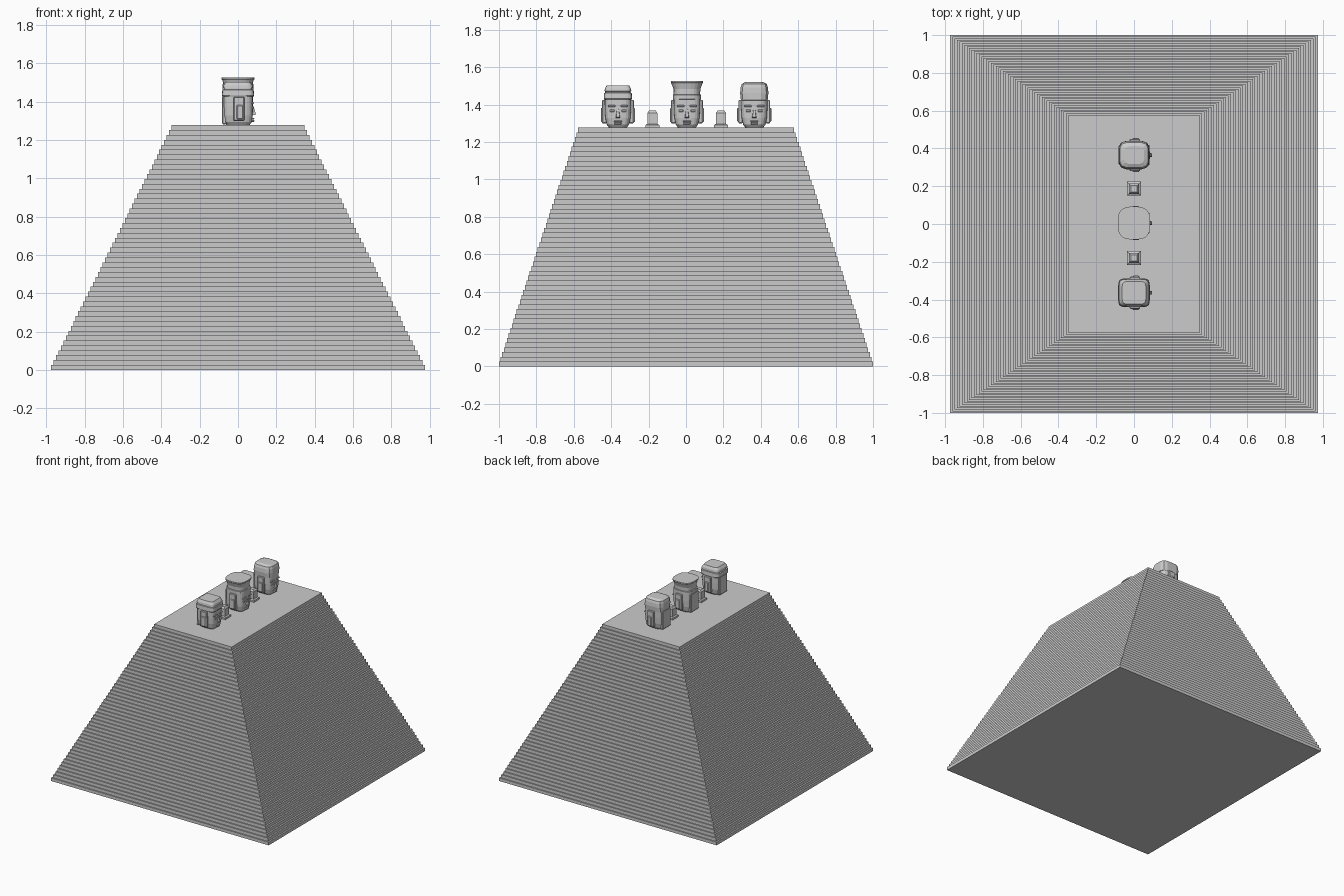
import bpy, bmesh
from math import cos, sin, pi, copysign

if "Cube" in bpy.data.objects:
    bpy.data.objects.remove(bpy.data.objects["Cube"])

STEPS = 50
DECK = 1.277          # height of the top platform


def finish(name, bm):
    bmesh.ops.recalc_face_normals(bm, faces=bm.faces)
    me = bpy.data.meshes.new(name)
    bm.to_mesh(me)
    bm.free()
    ob = bpy.data.objects.new(name, me)
    bpy.context.collection.objects.link(ob)
    return ob


def square(rx, ry):
    return [(-rx, -ry), (rx, -ry), (rx, ry), (-rx, ry)]


def rounded(rx, ry, power=4.0, n=24):
    # superellipse outline
    pts = []
    for i in range(n):
        a = 2 * pi * (i + 0.5) / n
        c, s = cos(a), sin(a)
        pts.append((rx * copysign(abs(c) ** (2 / power), c),
                    ry * copysign(abs(s) ** (2 / power), s)))
    return pts


def loft(name, rings, outline, loc=(0, 0, 0)):
    # rings: (z, half x, half y), stacked and capped at both ends
    bm = bmesh.new()
    loops = [[bm.verts.new((loc[0] + x, loc[1] + y, loc[2] + z)) for x, y in outline(rx, ry)]
             for z, rx, ry in rings]
    n = len(loops[0])
    for a, b in zip(loops, loops[1:]):
        for i in range(n):
            j = (i + 1) % n
            bm.faces.new((a[i], a[j], b[j], b[i]))
    bm.faces.new(loops[0][::-1])
    bm.faces.new(loops[-1])
    return finish(name, bm)


def block(name, centre, size, bevel=0.0):
    bm = bmesh.new()
    bmesh.ops.create_cube(bm, size=1)
    for v in bm.verts:
        v.co = [c + p * s for c, p, s in zip(centre, v.co, size)]
    if bevel:
        bmesh.ops.bevel(bm, geom=bm.edges[:], offset=bevel, segments=1, affect='EDGES')
    return finish(name, bm)


def nose(name, y, z):
    # wedge, wide and deep at the nostrils
    bm = bmesh.new()
    back = [(0.07, y - 0.013, z), (0.07, y + 0.013, z), (0.07, y + 0.005, z + 0.052), (0.07, y - 0.005, z + 0.052)]
    front = [(0.094, y - 0.009, z + 0.006), (0.094, y + 0.009, z + 0.006),
             (0.081, y + 0.004, z + 0.05), (0.081, y - 0.004, z + 0.05)]
    b = [bm.verts.new(p) for p in back]
    f = [bm.verts.new(p) for p in front]
    bm.faces.new(b)
    bm.faces.new(f)
    for i in range(4):
        j = (i + 1) % 4
        bm.faces.new((b[i], b[j], f[j], f[i]))
    finish(name, bm)


def head(label, y, hat, outline):
    base = (0, y, DECK)
    loft(label + "_face", [(0, 0.060, 0.048), (0.016, 0.072, 0.060), (0.05, 0.077, 0.068),
                           (0.10, 0.078, 0.071), (0.165, 0.078, 0.072)], rounded, base)
    loft(label + "_headdress", hat, outline, base)
    nose(label + "_nose", y, DECK + 0.05)
    # lips, brow and back panel
    for part, z, h, w in (("upper_lip", 0.033, 0.009, 0.042), ("lower_lip", 0.021, 0.011, 0.036)):
        block(f"{label}_{part}", (0.074, y, DECK + z), (0.022, w, h), 0.003)
    block(label + "_neck_guard", (-0.072, y, DECK + 0.08), (0.022, 0.10, 0.15), 0.005)
    for s in (-1, 1):
        block(label + "_eye", (0.075, y + s * 0.032, DECK + 0.09), (0.012, 0.026, 0.013), 0.003)
        block(label + "_brow", (0.075, y + s * 0.034, DECK + 0.115), (0.016, 0.040, 0.010), 0.003)
        # ear flap with a heavier ear plug below
        block(label + "_ear_flap", (0.005, y + s * 0.073, DECK + 0.085), (0.056, 0.024, 0.125), 0.004)
        block(label + "_ear_plug", (0.010, y + s * 0.080, DECK + 0.068), (0.034, 0.022, 0.075), 0.004)


# stepped pyramid, one stair profile
stairs = []
for i in range(STEPS):
    t = i / (STEPS - 1)
    hx, hy = 0.975 + (0.347 - 0.975) * t, 1.0 + (0.577 - 1.0) * t
    stairs += [(DECK * i / STEPS, hx, hy), (DECK * (i + 1) / STEPS, hx, hy)]
loft("stepped_pyramid", stairs, square)

# three heads facing +x, each with its own headdress
head("banded_head", -0.364,
     [(0.150, 0.080, 0.073), (0.155, 0.084, 0.076), (0.185, 0.082, 0.074), (0.187, 0.074, 0.068),
      (0.193, 0.074, 0.068), (0.195, 0.079, 0.072), (0.208, 0.076, 0.070), (0.226, 0.063, 0.060)],
     lambda a, b: rounded(a, b, 6))
head("flared_head", 0.005,
     [(0.150, 0.078, 0.071), (0.152, 0.082, 0.076), (0.175, 0.082, 0.076), (0.177, 0.074, 0.071),
      (0.205, 0.074, 0.072), (0.235, 0.082, 0.083), (0.240, 0.086, 0.087), (0.249, 0.086, 0.087)],
     lambda a, b: rounded(a, b, 3))
head("domed_head", 0.365,
     [(0.145, 0.078, 0.070), (0.147, 0.082, 0.073), (0.185, 0.083, 0.077), (0.215, 0.081, 0.074),
      (0.233, 0.076, 0.068), (0.243, 0.055, 0.048)],
     lambda a, b: rounded(a, b, 4, 12))

# small square pillars between the heads
for y in (-0.18, 0.187):
    loft("small_pillar", [(0, 0.037, 0.037), (0.014, 0.037, 0.037), (0.020, 0.027, 0.027),
                          (0.078, 0.027, 0.027), (0.092, 0.017, 0.017)], square, (0, y, DECK))
